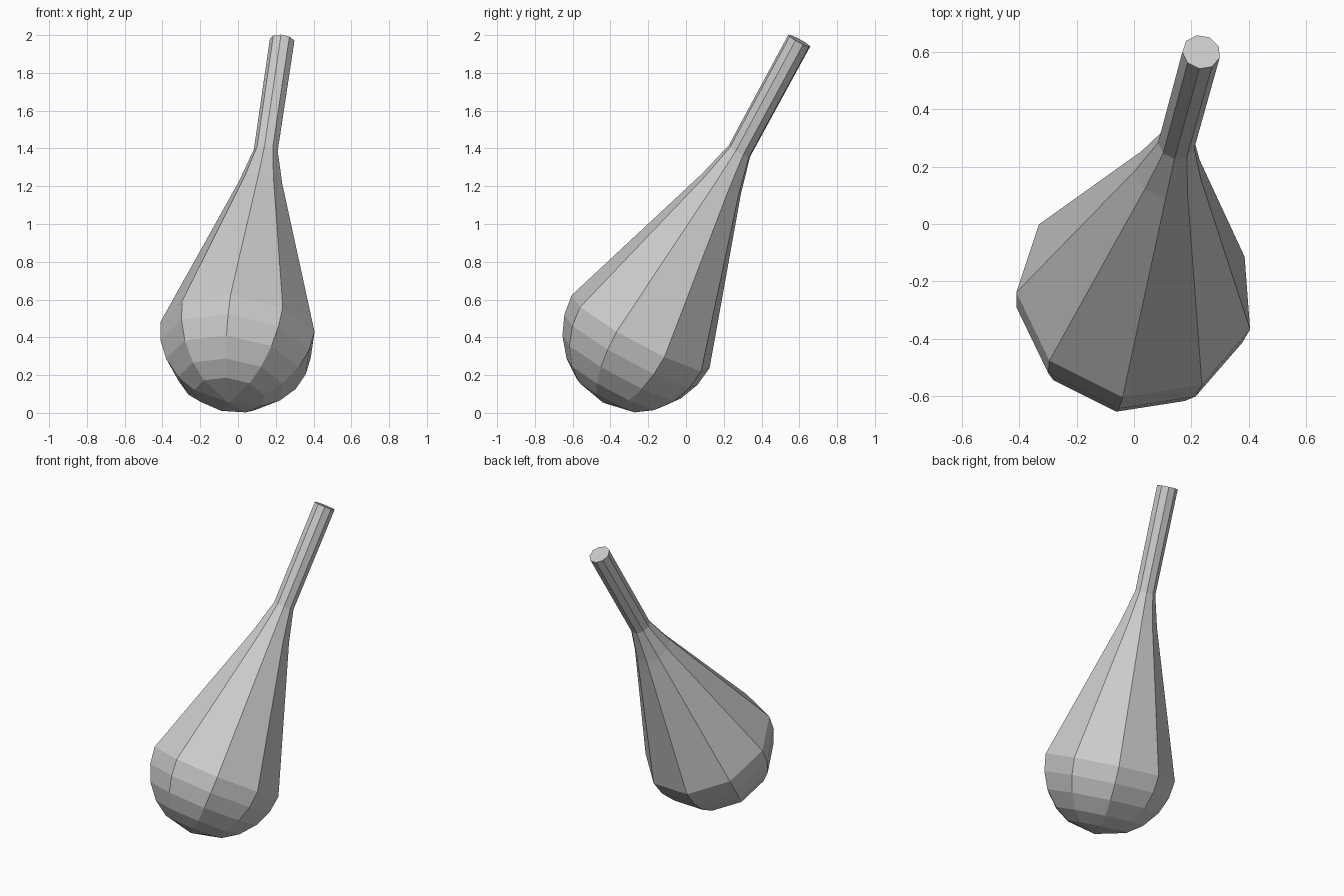
import bpy, bmesh
from math import sin, cos, pi, radians
from mathutils import Vector

if "Cube" in bpy.data.objects:
    bpy.data.objects.remove(bpy.data.objects["Cube"])

SIDES = 9
R = 0.42
centre = Vector((0.005, -0.24, 0.42))            # middle of the round end
tip = Vector((0.235, 0.60, 1.97))                # middle of the handle end cap
axis = (tip - centre).normalized()
u = Vector((-0.045, -0.365, 0.20))               # points at one of the corners
u = (u - axis * u.dot(axis)).normalized()
v = axis.cross(u)

# Profile as (distance along axis, radius): rounded bowl, long taper, thin handle
profile = [(-R * sin(radians(a)), R * cos(radians(a))) for a in (63, 47.5, 30.5, 15, 0)]
profile += [(0.906, 0.118), (1.107, 0.065), ((tip - centre).length, 0.067)]

bm = bmesh.new()


def ring(t, r):
    angles = [2 * pi * i / SIDES for i in range(SIDES)]
    return [bm.verts.new(centre + axis * t + (u * cos(a) + v * sin(a)) * r) for a in angles]


# Side bands
rings = [ring(t, r) for t, r in profile]
for lo, hi in zip(rings, rings[1:]):
    for i in range(SIDES):
        j = (i + 1) % SIDES
        bm.faces.new((lo[i], lo[j], hi[j], hi[i]))

# Bottom fan and handle cap
pole = bm.verts.new(centre - axis * R)
for i in range(SIDES):
    bm.faces.new((pole, rings[0][(i + 1) % SIDES], rings[0][i]))
bm.faces.new(rings[-1])
bmesh.ops.recalc_face_normals(bm, faces=bm.faces)

mesh = bpy.data.meshes.new("tapered_club")
bm.to_mesh(mesh)
bm.free()
bpy.context.collection.objects.link(bpy.data.objects.new("tapered_club", mesh))
